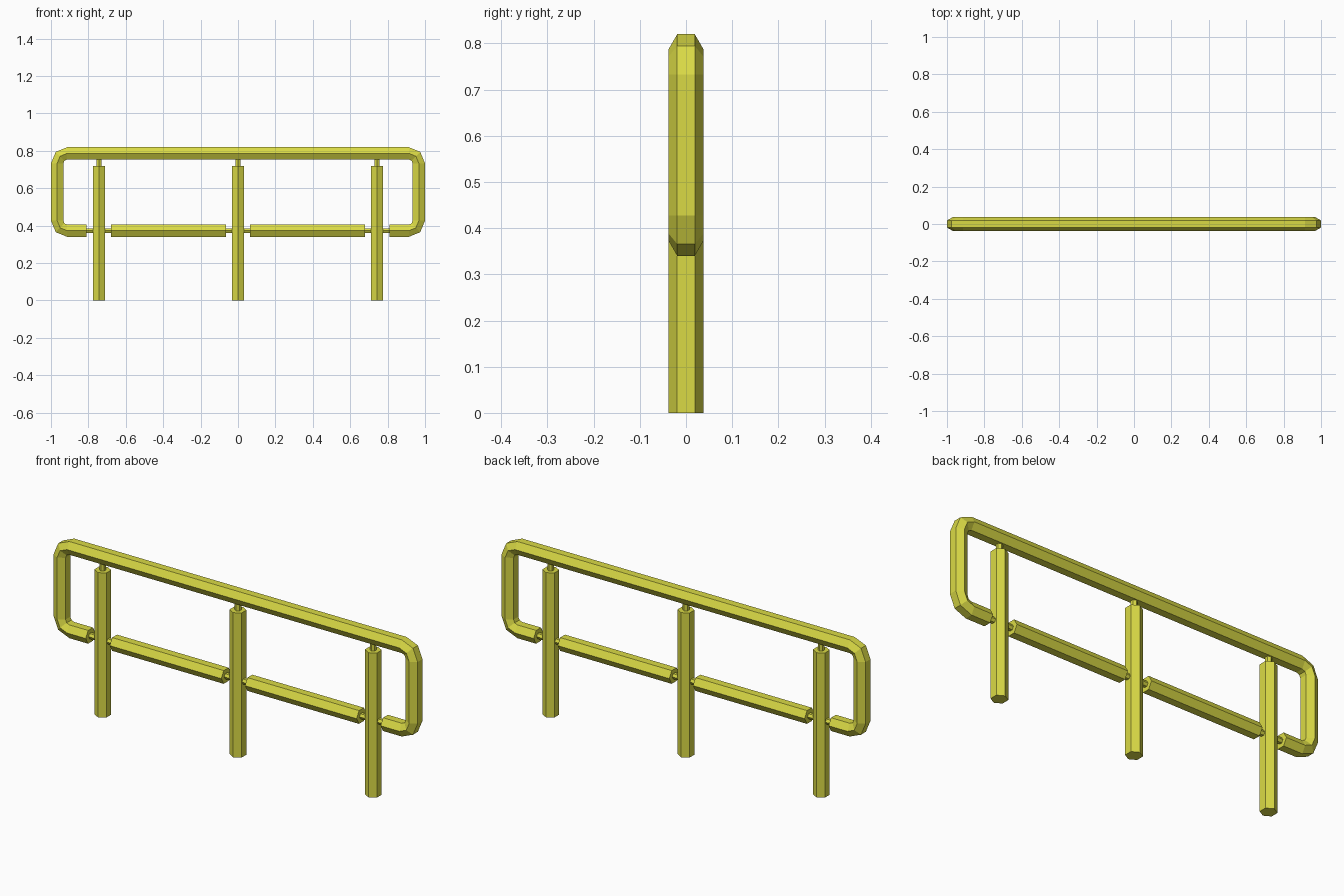
import bpy, bmesh
from math import sin, cos, pi
from mathutils import Vector

if "Cube" in bpy.data.objects:
    bpy.data.objects.remove(bpy.data.objects["Cube"])

mat = bpy.data.materials.new("yellow_paint")
mat.diffuse_color = (0.70, 0.70, 0.06, 1)
mat.use_nodes = True
mat.node_tree.nodes["Principled BSDF"].inputs["Base Color"].default_value = mat.diffuse_color

R, PIN = 0.038, 0.015           # tube and pin radii
TOP, LOW = 0.787, 0.373         # rail centre heights
POSTS = (-0.743, 0.0, 0.743)


def hex_tube(name, path, r):
    """Sweep a hexagon along (x, z, normal angle) stations in the XZ plane."""
    bm = bmesh.new()
    rings = []
    for x, z, a in path:
        n = Vector((cos(a), 0, sin(a)))
        rings.append([bm.verts.new(Vector((x, 0, z)) + n * r * sin(k * pi / 3)
                                   + Vector((0, r * cos(k * pi / 3), 0))) for k in range(6)])
    for p, q in zip(rings, rings[1:]):
        for k in range(6):
            j = (k + 1) % 6
            bm.faces.new((p[k], p[j], q[j], q[k]))
    bm.faces.new(rings[0])
    bm.faces.new(rings[-1])
    bmesh.ops.recalc_face_normals(bm, faces=bm.faces)
    me = bpy.data.meshes.new(name)
    bm.to_mesh(me)
    bm.free()
    me.materials.append(mat)
    ob = bpy.data.objects.new(name, me)
    bpy.context.collection.objects.link(ob)


def across(name, x0, x1, z, r):
    hex_tube(name, [(x0, z, pi / 2), (x1, z, pi / 2)], r)


def upright(name, x, z0, z1, r):
    hex_tube(name, [(x, z0, 0), (x, z1, 0)], r)


# Bent handrail: lower right end, round the four corners, to lower left end
bend, cx = 0.054, 0.913
path = [(0.81, LOW, -pi / 2)]
for sx, cz, start in ((1, LOW + bend, -90), (1, TOP - bend, 0),
                      (-1, TOP - bend, 90), (-1, LOW + bend, 180)):
    for step in (0, 45, 90):
        a = (start + step) * pi / 180
        path.append((sx * cx + bend * cos(a), cz + bend * sin(a), a))
path.append((-0.81, LOW, 3 * pi / 2))
hex_tube("handrail", path, R)

# Lower rail sections between the posts
for s, side in ((-1, "left"), (1, "right")):
    across("lower_rail_" + side, s * 0.065, s * 0.678, LOW, R)

# Posts with a pin up to the handrail and pins out to the lower rail
for x, side in zip(POSTS, ("left", "middle", "right")):
    upright("post_" + side, x, 0, 0.718, R)
    upright("top_pin_" + side, x, 0.715, 0.757, PIN)
    for s, d in ((-1, "a"), (1, "b")):
        across(f"side_pin_{side}_{d}", x + s * 0.031, x + s * 0.068, LOW, PIN)
